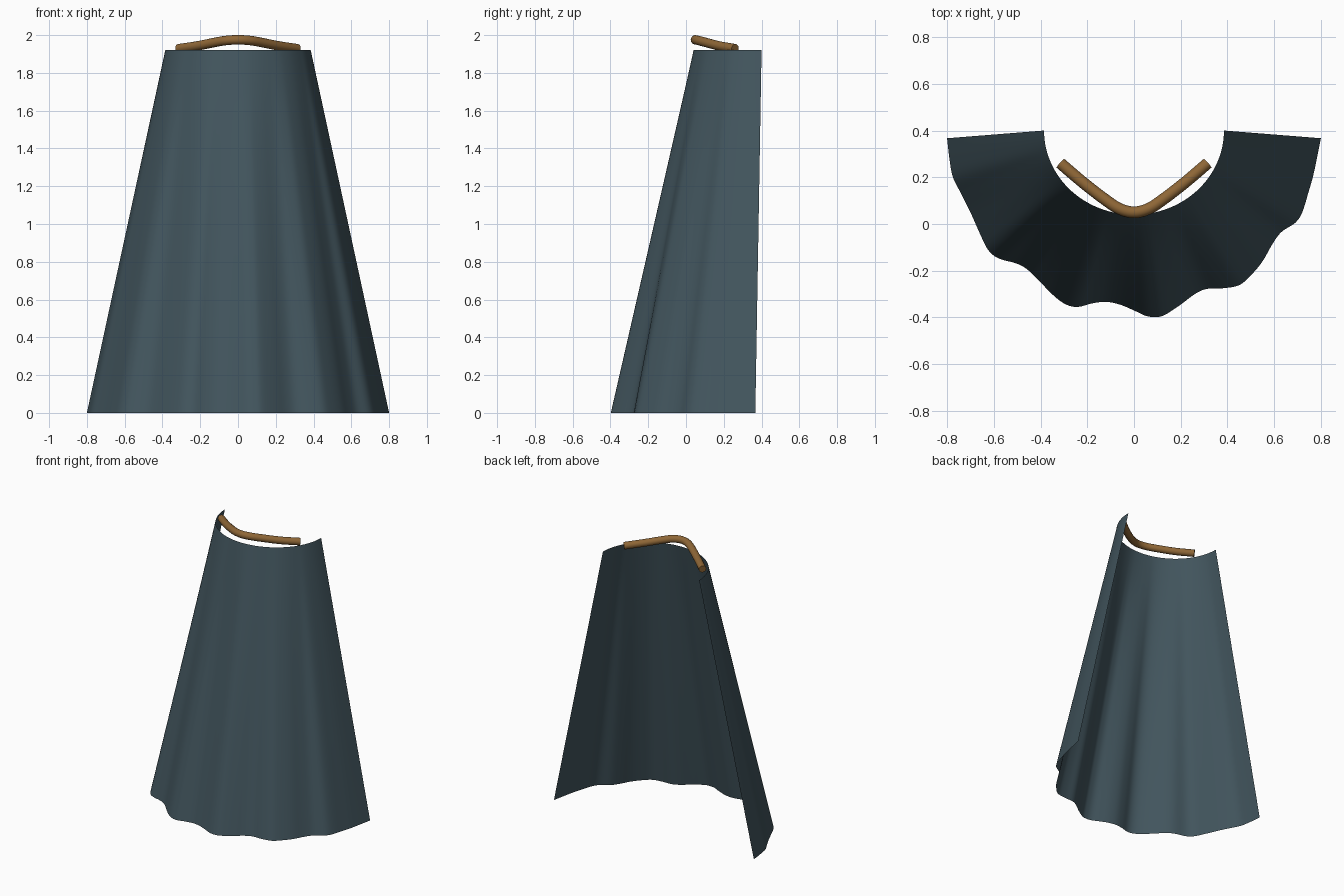
import bpy, bmesh, math
from mathutils import Vector

if "Cube" in bpy.data.objects:
    bpy.data.objects.remove(bpy.data.objects["Cube"])


def material(name, rgb):
    m = bpy.data.materials.new(name)
    m.diffuse_color = (*rgb, 1)
    m.use_nodes = True
    m.node_tree.nodes["Principled BSDF"].inputs["Base Color"].default_value = m.diffuse_color
    return m


def spline(pts, steps):
    """Catmull-Rom curve through the points."""
    p = [Vector(q) for q in pts]
    p = [2 * p[0] - p[1]] + p + [2 * p[-1] - p[-2]]
    out = []
    for i in range(1, len(p) - 2):
        a, b, c, d = p[i - 1:i + 3]
        for s in range(steps):
            t = s / steps
            out.append(0.5 * (2 * b + (c - a) * t + (2 * a - 5 * b + 4 * c - d) * t * t
                              + (3 * b - a - 3 * c + d) * t ** 3))
    return out + [p[-2]]


def finish(bm, name, mat):
    me = bpy.data.meshes.new(name)
    bm.to_mesh(me)
    bm.free()
    ob = bpy.data.objects.new(name, me)
    bpy.context.collection.objects.link(ob)
    me.materials.append(mat)
    bpy.ops.object.select_all(action='DESELECT')
    bpy.context.view_layer.objects.active = ob
    ob.select_set(True)
    bpy.ops.object.shade_smooth_by_angle(angle=math.radians(50))
    return ob


cloth = material("dark_teal_cloth", (0.055, 0.092, 0.112))
brown = material("brown_cord", (0.270, 0.133, 0.037))

# Cloak: wavy hem ruled up to a half-ellipse neckline
hem = [(-.8, .367), (-.79, .28), (-.775, .20), (-.74, .13), (-.70, .05), (-.66, -.04),
       (-.625, -.11), (-.58, -.147), (-.50, -.17), (-.45, -.20), (-.40, -.25), (-.34, -.31),
       (-.29, -.345), (-.24, -.355), (-.18, -.34), (-.12, -.333), (-.06, -.345), (0, -.37),
       (.05, -.393), (.09, -.398), (.13, -.39), (.20, -.345), (.26, -.30), (.31, -.278),
       (.38, -.275), (.45, -.262), (.50, -.22), (.55, -.16), (.59, -.09), (.63, -.035),
       (.69, .005), (.72, .05), (.745, .13), (.77, .22), (.8, .367)]
HEIGHT, ROWS = 1.92, 12
bm = bmesh.new()
grid = []
for p in spline(hem, 4):
    a = math.atan2(max(0, .367 - p.y), p.x)
    low = Vector((p.x, p.y, 0))
    top = Vector((.385 * math.cos(a), .40 - .36 * math.sin(a), HEIGHT))
    grid.append([bm.verts.new(low.lerp(top, r / ROWS)) for r in range(ROWS + 1)])
for c, d in zip(grid, grid[1:]):
    for r in range(ROWS):
        bm.faces.new((c[r], d[r], d[r + 1], c[r + 1]))
finish(bm, "cloak", cloth)

# Cord: round tube bent around the neck
half = [(.315, .26, 1.928), (.215, .175, 1.943), (.12, .102, 1.962), (.06, .064, 1.972)]
path = spline([(-x, y, z) for x, y, z in half] + [(0, .05, 1.975)] + half[::-1], 5)
SIDES, RADIUS = 16, .025
bm = bmesh.new()
rings = []
for i, p in enumerate(path):
    t = (path[min(i + 1, len(path) - 1)] - path[max(i - 1, 0)]).normalized()
    u = t.cross(Vector((0, 0, 1))).normalized()
    v = u.cross(t)
    rings.append([bm.verts.new(p + RADIUS * (u * math.cos(k * math.tau / SIDES)
                                             + v * math.sin(k * math.tau / SIDES)))
                  for k in range(SIDES)])
for a, b in zip(rings, rings[1:]):
    for k in range(SIDES):
        n = (k + 1) % SIDES
        bm.faces.new((a[k], a[n], b[n], b[k]))
bm.faces.new(rings[0])
bm.faces.new(rings[-1])
bmesh.ops.recalc_face_normals(bm, faces=bm.faces)
finish(bm, "neck_cord", brown)
